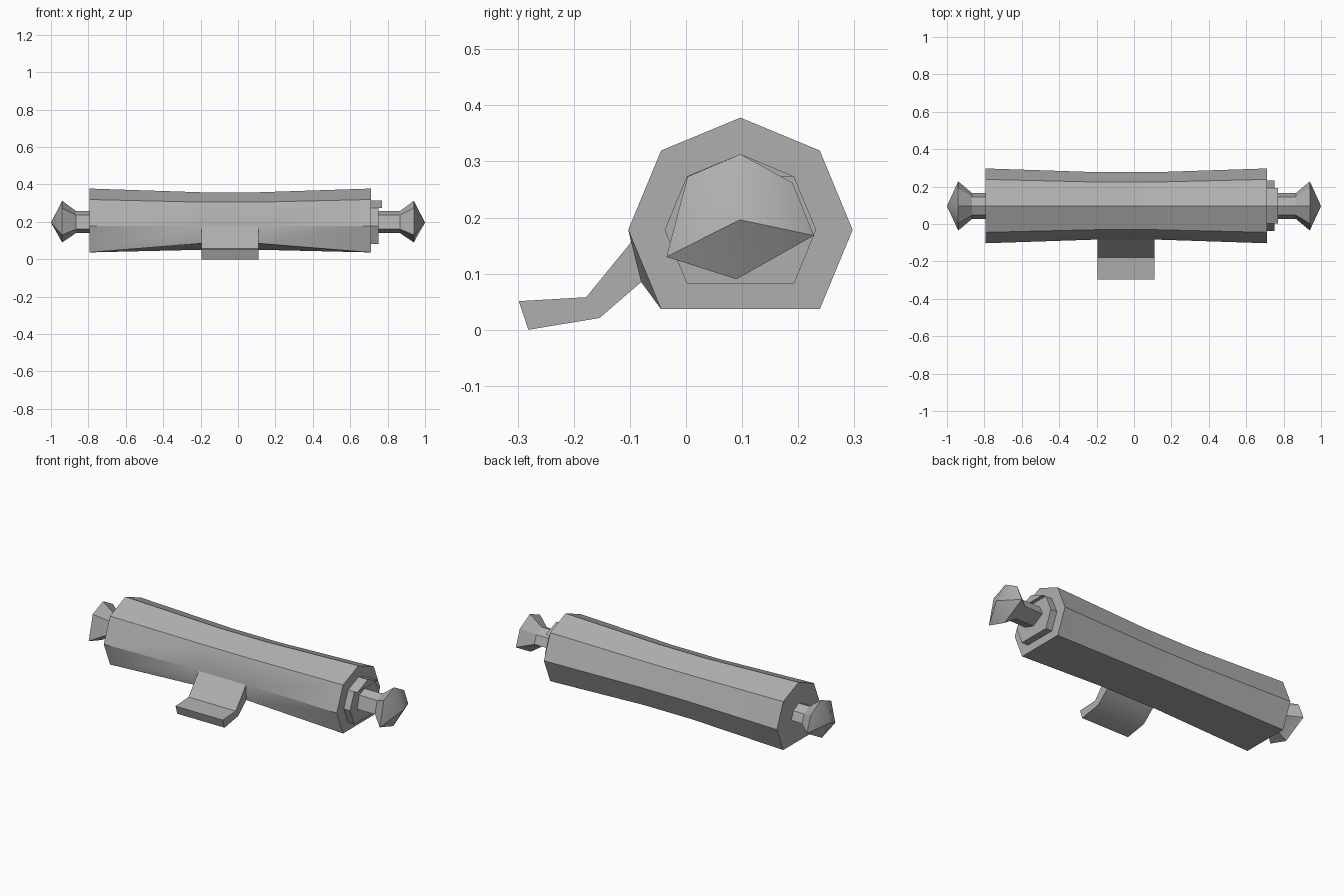
import bpy, bmesh, math

if "Cube" in bpy.data.objects:
    bpy.data.objects.remove(bpy.data.objects["Cube"])

CY, CZ = 0.097, 0.178      # roller axis

mat = bpy.data.materials.new("plain grey")
mat.diffuse_color = (0.43, 0.43, 0.43, 1)
mat.use_nodes = True
mat.node_tree.nodes["Principled BSDF"].inputs["Base Color"].default_value = mat.diffuse_color


def loft(name, rings, tip=None):
    """Skin equal-length rings of 3D points, capping the start and the end (or a tip)."""
    bm = bmesh.new()
    loops = [[bm.verts.new(p) for p in ring] for ring in rings]
    n = len(loops[0])
    for a, b in zip(loops, loops[1:]):
        for i in range(n):
            j = (i + 1) % n
            bm.faces.new((a[i], a[j], b[j], b[i]))
    bm.faces.new(loops[0][::-1])
    if tip:
        t = bm.verts.new(tip)
        for i in range(n):
            bm.faces.new((loops[-1][i], loops[-1][(i + 1) % n], t))
    else:
        bm.faces.new(loops[-1])
    bmesh.ops.recalc_face_normals(bm, faces=bm.faces[:])
    me = bpy.data.meshes.new(name)
    bm.to_mesh(me)
    bm.free()
    me.materials.append(mat)
    ob = bpy.data.objects.new(name, me)
    bpy.context.collection.objects.link(ob)
    bpy.ops.object.select_all(action='DESELECT')
    ob.select_set(True)
    bpy.context.view_layer.objects.active = ob
    bpy.ops.object.shade_smooth_by_angle(angle=math.radians(32))
    return ob


def section(x, r):
    """Octagon standing on a flat: the bottom corner is left out.
    Order: top, back top, back, back low, front low, front, front top."""
    angles = [90, 45, 0, -45, -135, 180, 135]
    return [(x, CY + r * math.cos(math.radians(a)),
             CZ + r * math.sin(math.radians(a))) for a in angles]


# Roller body: waisted in the middle, front low edge raised where the tab grows out
X0, X1 = -0.195, 0.11
rings = [section(-0.795, 0.2), section(X0, 0.18),
         section(X1, 0.18), section(0.71, 0.2)]
for ring in rings[1:3]:
    ring[4] = (ring[4][0], -0.08, 0.085)
loft("roller_body", rings)

# Bent tab at the front
tab = [(-0.08, 0.178), (-0.178, 0.058), (-0.298, 0.051),
       (-0.281, 0.0), (-0.154, 0.021), (-0.08, 0.085)]
loft("front_tab", [[(x, y, z) for y, z in tab] for x in (X0, X1)])

# Collar on the right end, with a short lip on its top corner
loft("end_collar", [section(0.70, 0.135), section(0.75, 0.135)])
lip = [section(x, 0.135) for x in (0.74, 0.77)]
loft("collar_lip", [[r[0], r[1], r[6]] for r in lip])

# Knob handles: thin shaft flaring into an uneven six-sided knob with a point
KY, KZ = 0.096, 0.196
outline = [(0.097, 0.313), (0.19, 0.262), (0.228, 0.168),
           (0.09, 0.09), (-0.035, 0.13), (0.003, 0.273)]
for side, name in ((-1, "left_handle"), (1, "right_handle")):
    def knob_ring(x, s):
        return [(side * x, KY + (y - KY) * s, KZ + (z - KZ) * s) for y, z in outline]
    loft(name, [knob_ring(0.70, 0.52), knob_ring(0.865, 0.52), knob_ring(0.94, 1.0)],
         tip=(side * 1.0, KY, KZ))
